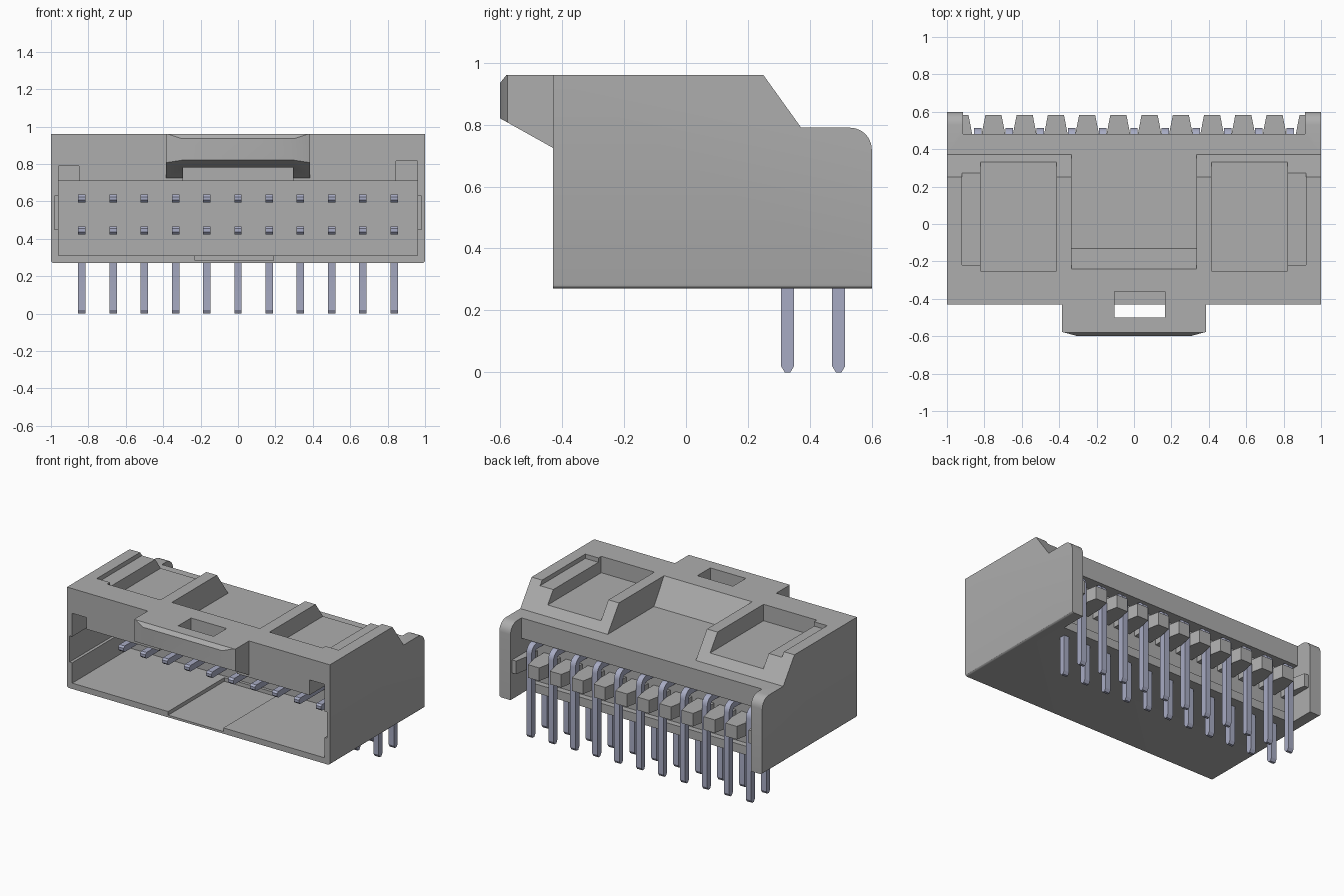
import bpy, bmesh, math

cube = bpy.data.objects.get("Cube")
if cube:
    bpy.data.objects.remove(cube, do_unlink=True)


def material(name, rgb):
    m = bpy.data.materials.new(name)
    m.use_nodes = True
    m.diffuse_color = (*rgb, 1)
    m.node_tree.nodes["Principled BSDF"].inputs["Base Color"].default_value = (*rgb, 1)
    return m


GREY = material("grey plastic", (0.42, 0.42, 0.42))
METAL = material("bluish metal", (0.39, 0.41, 0.55))


def prism(name, axis, pts, a, b, mat=GREY):
    """Extrude a profile: (y, z) points along x, or (x, y) points along z."""
    bm = bmesh.new()
    place = (lambda p: (a, p[0], p[1])) if axis == "x" else (lambda p: (p[0], p[1], a))
    face = bm.faces.new([bm.verts.new(place(p)) for p in pts])
    ext = bmesh.ops.extrude_face_region(bm, geom=[face])
    step = (b - a, 0, 0) if axis == "x" else (0, 0, b - a)
    bmesh.ops.translate(bm, vec=step, verts=[v for v in ext["geom"] if isinstance(v, bmesh.types.BMVert)])
    bmesh.ops.recalc_face_normals(bm, faces=bm.faces)
    me = bpy.data.meshes.new(name)
    bm.to_mesh(me)
    bm.free()
    me.materials.append(mat)
    ob = bpy.data.objects.new(name, me)
    bpy.context.collection.objects.link(ob)
    return ob


def box(name, x0, x1, y0, y1, z0, z1):
    return prism(name, "x", [(y0, z0), (y1, z0), (y1, z1), (y0, z1)], x0, x1)


def boolean(target, tool, op="DIFFERENCE"):
    tool.hide_render = True
    mod = target.modifiers.new("cut", "BOOLEAN")
    mod.operation, mod.solver, mod.object = op, "EXACT", tool
    bpy.context.view_layer.objects.active = target
    bpy.ops.object.modifier_apply(modifier=mod.name)
    bpy.data.objects.remove(tool, do_unlink=True)


def smooth(ob):
    bpy.ops.object.select_all(action="DESELECT")
    ob.select_set(True)
    bpy.context.view_layer.objects.active = ob
    bpy.ops.object.shade_smooth_by_angle(angle=math.radians(30))


def arc(cy, cz, r, start, end, n=6):
    return [(cy + r * math.cos(math.radians(start + (end - start) * i / n)),
             cz + r * math.sin(math.radians(start + (end - start) * i / n))) for i in range(n + 1)]


# Housing block from its side profile, with softened long outer edges
profile = [(-0.43, 0.27), (-0.43, 0.96), (0.25, 0.96), (0.372, 0.79)]
profile += arc(0.53, 0.72, 0.07, 90, 0) + [(0.6, 0.27)]
housing = prism("housing", "x", profile, -1, 1)
bm = bmesh.new()
bm.from_mesh(housing.data)
edges = [e for e in bm.edges if all(abs(abs(v.co.x) - 1) < 1e-4 for v in e.verts)
         and abs(e.verts[0].co.x - e.verts[1].co.x) < 1e-4
         and all(abs(v.co.z - 0.27) < 1e-4 for v in e.verts)]
bmesh.ops.bevel(bm, geom=edges, offset=0.015, segments=3, profile=0.5, affect="EDGES")
bm.to_mesh(housing.data)
bm.free()

# Latch tab over the opening
tab = prism("latch_tab", "x", [(-0.36, 0.96), (-0.58, 0.96), (-0.6, 0.935), (-0.6, 0.82),
                               (-0.43, 0.725), (-0.36, 0.725)], -0.385, 0.385)
outline = [(-0.385, -0.3), (-0.385, -0.577), (-0.3, -0.6), (0.3, -0.6), (0.385, -0.577), (0.385, -0.3)]
boolean(tab, prism("tab_outline", "z", outline, 0.6, 1.1), "INTERSECT")
boolean(housing, tab, "UNION")

# Front cavity with side slots, upper corner keys and floor groove
for args in [(-0.96, 0.96, -0.5, 0.2, 0.31, 0.71),
             (-0.98, 0.98, -0.5, 0.19, 0.45, 0.63),
             (-0.96, -0.85, -0.5, 0.1, 0.6, 0.79),
             (0.845, 0.96, -0.5, 0.1, 0.6, 0.815),
             (-0.23, 0.19, -0.5, 0.18, 0.285, 0.5),
             (-0.295, 0.295, -0.53, -0.3, 0.6, 0.78),      # recess below the latch
             (-0.105, 0.165, -0.5, -0.36, 0.65, 1.1)]:     # latch window
    boolean(housing, box("cutter", *args))

# Top: central ramped channel and mirrored stepped pockets open to the rear slope
boolean(housing, prism("cutter", "x", [(-0.266, 1.0), (-0.24, 0.96), (-0.13, 0.79), (0.45, 0.79), (0.45, 1.0)],
                       -0.335, 0.335))
for s in (-1, 1):
    for x0, x1, y0, z in [(0.415, 0.82, -0.25, 0.847), (0.81, 0.92, -0.22, 0.93)]:
        lo, hi = sorted((s * x0, s * x1))
        boolean(housing, box("cutter", lo, hi, y0, 0.5, z, 1.1))

# Rear: recess between the wings, leaving an upper lip and a lower shelf
boolean(housing, prism("cutter", "x", [(0.48, 1.0), (0.48, 0.65), (0.38, 0.65), (0.38, 0.33),
                                       (0.42, 0.33), (0.42, 0.2), (0.7, 0.2), (0.7, 1.0)], -0.915, 0.915))
smooth(housing)

# Comb teeth between the rear pins, with a half tooth at each wing
PITCH = 0.167
for i in range(10):
    x = (i - 4.5) * PITCH
    prism("comb_tooth", "z", [(x - 0.063, 0.37), (x + 0.063, 0.37), (x + 0.063, 0.48),
                              (x + 0.043, 0.583), (x - 0.043, 0.583), (x - 0.063, 0.48)], 0.45, 0.54)
for s in (-1, 1):
    prism("comb_end", "z", [(s * 0.93, 0.37), (s * 0.865, 0.37), (s * 0.865, 0.48),
                            (s * 0.885, 0.583), (s * 0.93, 0.583)], 0.45, 0.54)


# Bent pins: long contact, rounded elbow, tapered tail
def pin_profile(yc, zc, h=0.021, c=0.012):
    out = [(-0.08, zc - h + c), (-0.08, zc + h - c), (-0.08 + c, zc + h)]
    out += arc(yc + h - 0.06, zc + h - 0.06, 0.06, 90, 0)
    out += [(yc + h, 0.02), (yc + h - c, 0), (yc - h + c, 0), (yc - h, 0.02)]
    out += arc(yc - h - 0.018, zc - h - 0.018, 0.018, 0, 90, 3)
    return out + [(-0.08 + c, zc - h)]


for row, yc, zc in [("upper_pin", 0.493, 0.615), ("lower_pin", 0.328, 0.445)]:
    for i in range(11):
        x = (i - 5) * PITCH
        smooth(prism(row, "x", pin_profile(yc, zc), x - 0.02, x + 0.02, METAL))
